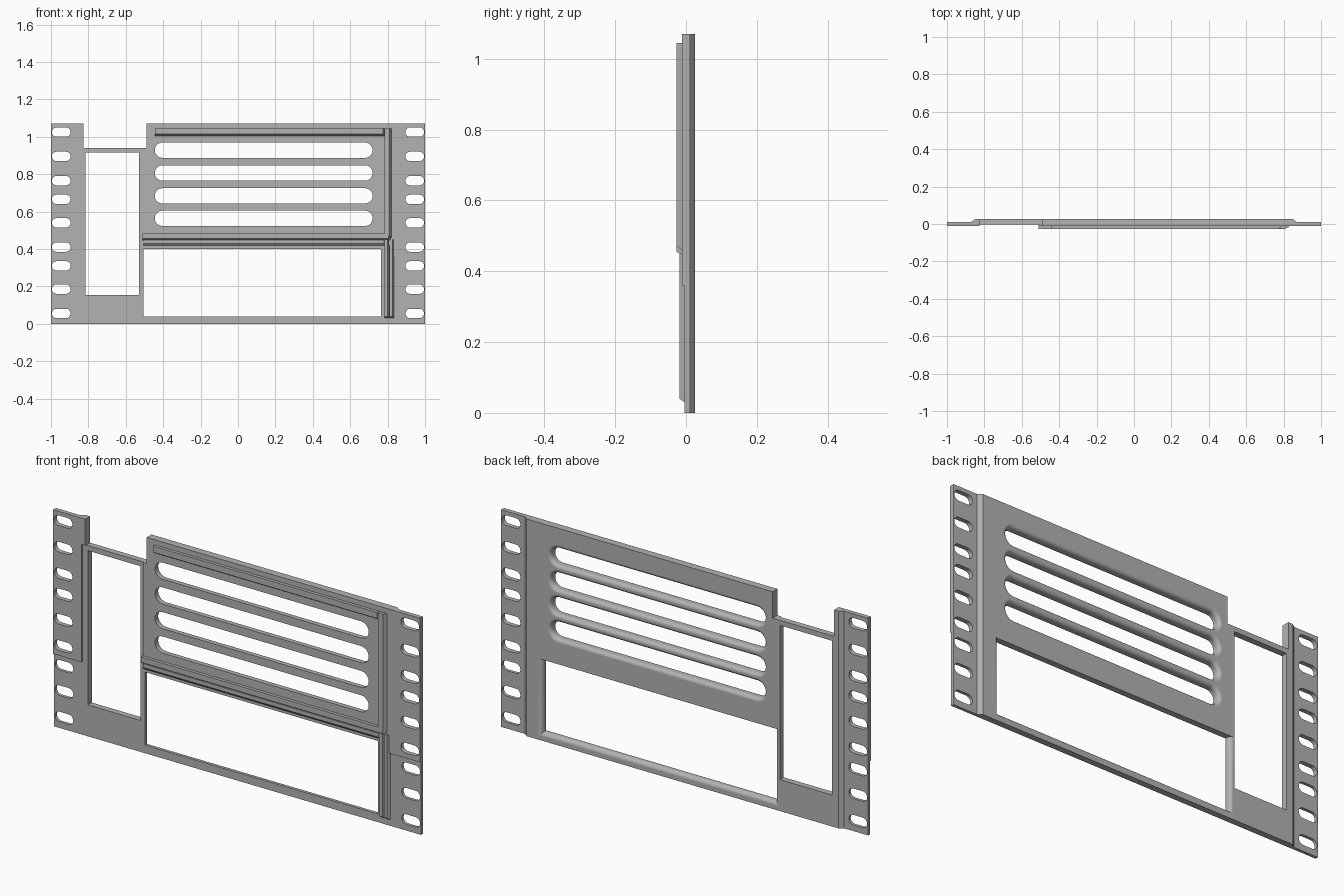
import bpy, bmesh, math

if "Cube" in bpy.data.objects:
    bpy.data.objects.remove(bpy.data.objects["Cube"])

steel = bpy.data.materials.new("satin grey")
steel.use_nodes = True
steel.diffuse_color = (0.45, 0.45, 0.45, 1)
steel.node_tree.nodes["Principled BSDF"].inputs["Base Color"].default_value = (0.45, 0.45, 0.45, 1)

BACK, LOW, HIGH, TOP = 0.026, -0.004, -0.011, 1.07


def loft(bm, rings):
    """Skin a stack of equal rings of points and cap both ends."""
    loops = [[bm.verts.new(p) for p in ring] for ring in rings]
    n = len(loops[0])
    for a, b in zip(loops, loops[1:]):
        for i in range(n):
            j = (i + 1) % n
            bm.faces.new((a[i], a[j], b[j], b[i]))
    bm.faces.new(loops[0])
    bm.faces.new(loops[-1])


def finish(bm, name):
    bmesh.ops.recalc_face_normals(bm, faces=bm.faces)
    mesh = bpy.data.meshes.new(name)
    bm.to_mesh(mesh)
    bm.free()
    mesh.materials.append(steel)
    obj = bpy.data.objects.new(name, mesh)
    bpy.context.collection.objects.link(obj)
    return obj


def rect(x0, x1, z0, z1, y):
    return [(x0, y, z0), (x1, y, z0), (x1, y, z1), (x0, y, z1)]


def stadium(x0, x1, z0, z1, y, grow=0.0, steps=10):
    r = (z1 - z0) / 2
    zc = (z0 + z1) / 2
    pts = []
    for cx, start in ((x1 - r, -90), (x0 + r, 90)):
        for i in range(steps + 1):
            a = math.radians(start + 180 * i / steps)
            pts.append((cx + (r + grow) * math.cos(a), y, zc + (r + grow) * math.sin(a)))
    return pts


def flare(radius, steps=6):
    """Depth and outward growth for a hole rounded over at the back."""
    path = [(-0.1, 0.0)]
    for i in range(steps + 1):
        a = math.pi / 2 * i / steps
        path.append((BACK - radius + radius * math.sin(a), radius * (1 - math.cos(a))))
    return path + [(0.1, radius)]


def boolean(obj, other, operation):
    mod = obj.modifiers.new("join or cut", 'BOOLEAN')
    mod.operation = operation
    mod.solver = 'EXACT'
    mod.object = other
    other.hide_render = True
    bpy.ops.object.select_all(action='DESELECT')
    bpy.context.view_layer.objects.active = obj
    obj.select_set(True)
    bpy.ops.object.modifier_apply(modifier=mod.name)
    bpy.data.objects.remove(other)


# Main plate: thin ears that slope out to the thick middle
bm = bmesh.new()
section = [(-1, LOW), (1, LOW), (1, 0.011), (0.87, 0.011), (0.85, BACK),
           (-0.85, BACK), (-0.87, 0.011), (-1, 0.011)]
loft(bm, [[(x, y, z) for x, y in section] for z in (0, TOP)])
panel = finish(bm, "rack_panel")

# Raised front areas, fused to the plate
left_pad = [(-1, 0.36), (-0.845, 0.36), (-0.845, 0.94), (-0.825, 0.94), (-0.825, TOP), (-1, TOP)]
right_pad = [(-0.51, 0.42), (0.83, 0.42), (0.83, 0.36), (1, 0.36), (1, TOP), (-0.51, TOP)]
for outline in (left_pad, right_pad):
    bm = bmesh.new()
    loft(bm, [[(x, y, z) for x, z in outline] for y in (HIGH, 0.005)])
    boolean(panel, finish(bm, "raised_pad"), 'UNION')

# Cutters: mounting slots, vents, windows and the top notch
bm = bmesh.new()
for zc in (1.025, 0.895, 0.765, 0.665, 0.54, 0.41, 0.31, 0.185, 0.055):
    for x0 in (-0.995, 0.895):
        loft(bm, [stadium(x0, x0 + 0.1, zc - 0.025, zc + 0.025, y) for y in (-0.1, 0.1)])
for zc in (0.928, 0.806, 0.684, 0.564):
    loft(bm, [stadium(-0.445, 0.72, zc - 0.041, zc + 0.041, y, g) for y, g in flare(0.018)])
loft(bm, [rect(-0.505 - min(g, 0.02), 0.765 + g, 0.04 - g, 0.4, y) for y, g in flare(0.02)])
loft(bm, [rect(-0.815, -0.53, 0.155, 0.915, y) for y in (-0.1, 0.1)])
loft(bm, [rect(-0.825, -0.49, 0.94, 1.2, y) for y in (-0.1, 0.1)])
boolean(panel, finish(bm, "cutouts"), 'DIFFERENCE')

bpy.ops.object.shade_smooth_by_angle(angle=math.radians(30))
weighted = panel.modifiers.new("even shading", 'WEIGHTED_NORMAL')
weighted.keep_sharp = True


# Chamfered ribs on the front face
def rib(name, x0, x1, z0, z1, front, slope=0.01):
    bm = bmesh.new()
    loft(bm, [rect(x0, x1, z0, z1, 0.0), rect(x0, x1, z0, z1, LOW if z0 < 0.4 else HIGH),
              rect(x0, x1 - slope, z0 + slope, z1, front)])
    return finish(bm, name)


rib("vent_top_rib", -0.445, 0.785, 1.005, 1.045, -0.0265)
rib("vent_side_rib", 0.782, 0.82, 0.46, 1.045, -0.0265)
rib("vent_bottom_rib", -0.51, 0.815, 0.445, 0.482, -0.0265)
rib("window_top_rib", -0.505, 0.79, 0.418, 0.447, -0.019)
rib("window_inner_rib", 0.783, 0.81, 0.03, 0.45, -0.019)
rib("window_outer_rib", 0.81, 0.835, 0.03, 0.45, -0.019)
